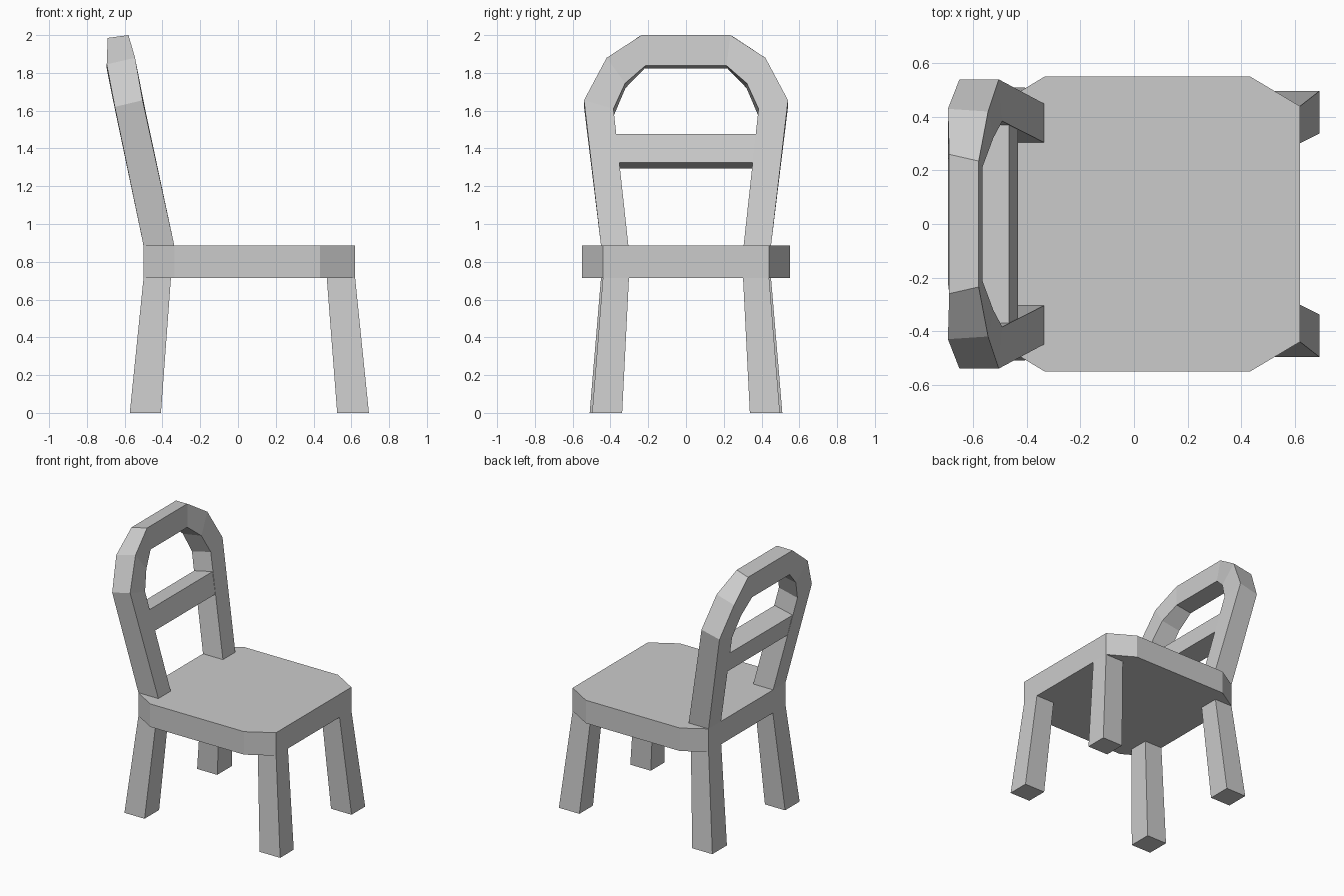
import bpy, bmesh

if "Cube" in bpy.data.objects:
    bpy.data.objects.remove(bpy.data.objects["Cube"])


def loft(name, rings):
    """Skin a row of equal-sided rings into a closed, flat-shaded solid."""
    bm = bmesh.new()
    rows = [[bm.verts.new(p) for p in ring] for ring in rings]
    n = len(rows[0])
    for a, b in zip(rows, rows[1:]):
        for i in range(n):
            j = (i + 1) % n
            bm.faces.new((a[i], a[j], b[j], b[i]))
    bm.faces.new(rows[0])
    bm.faces.new(rows[-1])
    bmesh.ops.recalc_face_normals(bm, faces=bm.faces)
    mesh = bpy.data.meshes.new(name)
    bm.to_mesh(mesh)
    bm.free()
    obj = bpy.data.objects.new(name, mesh)
    bpy.context.collection.objects.link(obj)
    return obj


def mirror_y(points):
    return [(x, -y, z) for x, y, z in points]


def rect(x0, x1, y0, y1, z):
    return [(x0, y0, z), (x1, y0, z), (x1, y1, z), (x0, y1, z)]


SEAT_LOW, SEAT_TOP = 0.715, 0.885

# Seat: slab with cut corners
half = [(0.62, 0.44), (0.435, 0.55), (-0.335, 0.55), (-0.50, 0.45)]
outline = half + [(x, -y) for x, y in reversed(half)]
loft("seat", [[(x, y, z) for x, y in outline] for z in (SEAT_LOW, SEAT_TOP)])

# Splayed legs, mirrored left and right
legs = {
    "front_leg": (rect(0.525, 0.693, 0.338, 0.497, 0),
                  rect(0.47, 0.62, 0.302, 0.44, SEAT_LOW)),
    "rear_leg": (rect(-0.573, -0.408, 0.34, 0.51, 0),
                 rect(-0.50, -0.355, 0.302, 0.45, SEAT_LOW)),
}
for name, rings in legs.items():
    loft(name + "_left", rings)
    loft(name + "_right", [mirror_y(r) for r in rings])

# Backrest hoop: sections as front outer, back outer, back inner, front inner
side = [
    [(-0.337, 0.45, SEAT_TOP), (-0.50, 0.45, SEAT_TOP),
     (-0.50, 0.305, SEAT_TOP), (-0.337, 0.305, SEAT_TOP)],
    [(-0.505, 0.54, 1.655), (-0.652, 0.54, 1.62),
     (-0.645, 0.382, 1.575), (-0.492, 0.384, 1.61)],
    [(-0.545, 0.42, 1.88), (-0.695, 0.43, 1.845),
     (-0.675, 0.32, 1.72), (-0.525, 0.322, 1.745)],
    [(-0.58, 0.235, 2.0), (-0.69, 0.26, 1.985),
     (-0.695, 0.22, 1.823), (-0.565, 0.215, 1.838)],
]
loft("back_hoop", side + [mirror_y(r) for r in reversed(side)])

# Cross rail set between the posts, leaning with the backrest
rail = [(-0.433, 0.355, 1.325), (-0.467, 0.372, 1.477),
        (-0.615, 0.372, 1.445), (-0.585, 0.355, 1.295)]
loft("back_rail", [rail, mirror_y(rail)])
